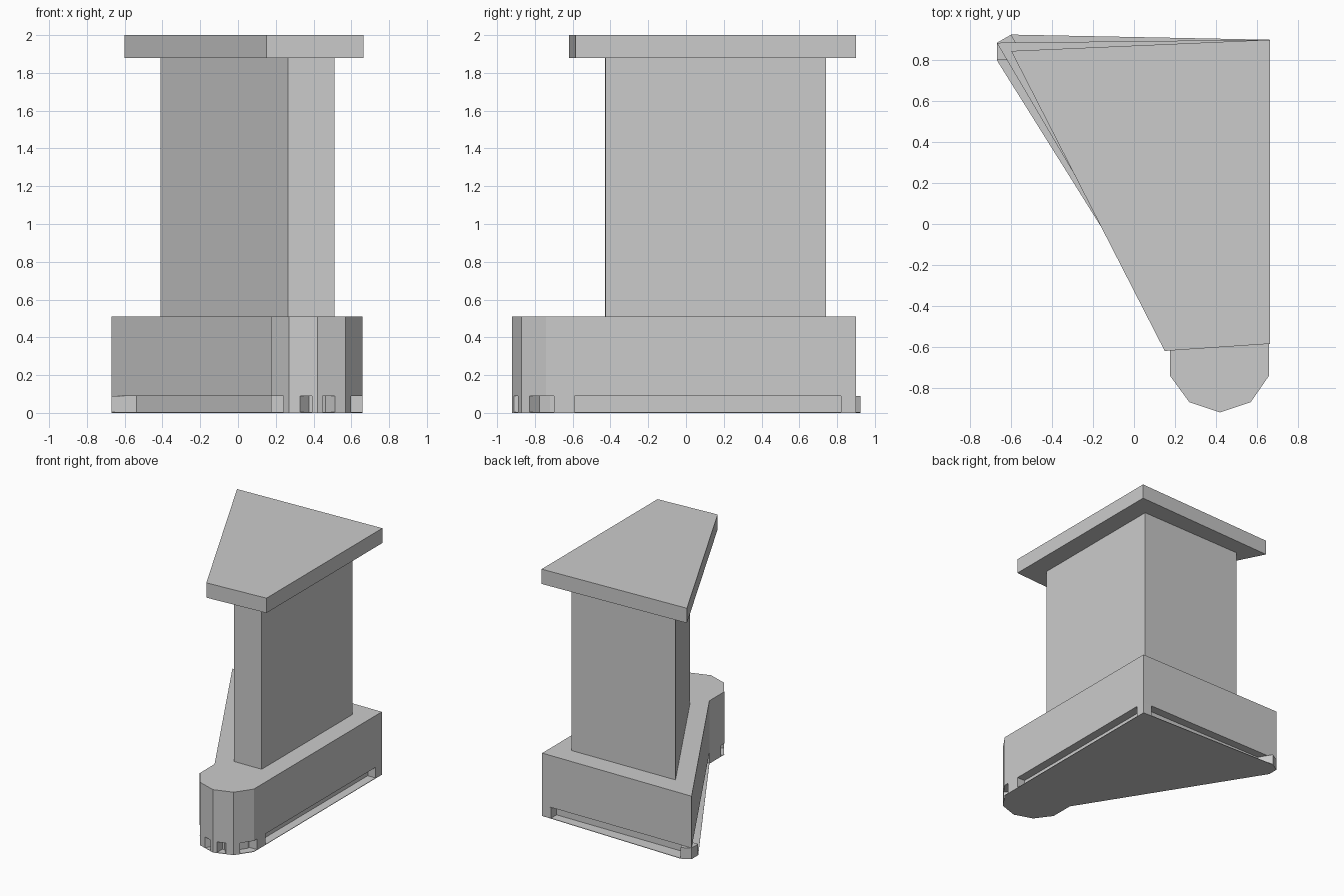
import bpy, bmesh
from mathutils import Vector

if "Cube" in bpy.data.objects:
    bpy.data.objects.remove(bpy.data.objects["Cube"])


def prism(name, outline, z0, z1):
    """Extrude a plan outline from z0 to z1."""
    bm = bmesh.new()
    face = bm.faces.new([bm.verts.new((x, y, z0)) for x, y in outline])
    ext = bmesh.ops.extrude_face_region(bm, geom=[face])
    top = [v for v in ext["geom"] if isinstance(v, bmesh.types.BMVert)]
    bmesh.ops.translate(bm, verts=top, vec=(0, 0, z1 - z0))
    bmesh.ops.recalc_face_normals(bm, faces=bm.faces)
    mesh = bpy.data.meshes.new(name)
    bm.to_mesh(mesh)
    bm.free()
    ob = bpy.data.objects.new(name, mesh)
    bpy.context.collection.objects.link(ob)
    return ob


# Top slab, column and base block
prism("top_slab", [(-.60, .845), (.15, -.62), (.665, -.585), (.665, .90)], 1.88, 2.0)
prism("column", [(-.41, .72), (.265, -.43), (.51, -.425), (.51, .74)], .51, 1.88)
base = [(-.67, .885), (.175, -.55), (.175, -.74), (.27, -.87), (.42, -.92),
        (.57, -.87), (.66, -.74), (.66, .90)]
prism("base_block", base, .09, .51)

# Recessed foot: thin sole, inner core and posts
heel = [(-.60, .925), (-.67, .885), (-.67, .80)]
prism("sole", heel + base[1:], 0, .004)
prism("foot_core", [(-.55, .82), (.245, -.53), (.245, -.72), (.31, -.81),
                    (.42, -.85), (.53, -.81), (.59, -.72), (.59, .83)], .004, .09)
prism("heel_post", heel + [(-.53, .80)], 0, .09)
prism("back_post", [(.66, .90), (.58, .90), (.58, .82), (.66, .82)], 0, .09)
prism("right_post", [(.66, -.59), (.58, -.59), (.58, -.70), (.66, -.70)], 0, .09)
prism("left_post", [(.175, -.55), (.175, -.70), (.25, -.70), (.25, -.55)], 0, .09)

# Small posts at the corners of the rounded nose
center = Vector((.42, -.70))
for i, (back, ahead) in zip((3, 4, 5), ((.05, .06), (.03, .03), (.06, .05))):
    prev, v, nxt = (Vector(base[k]) for k in (i - 1, i, i + 1))
    a = v + (prev - v).normalized() * back
    b = v + (nxt - v).normalized() * ahead
    inward = (center - v).normalized() * .08
    prism(f"nose_post_{i - 2}", [a, v, b, b + inward, a + inward], 0, .09)
